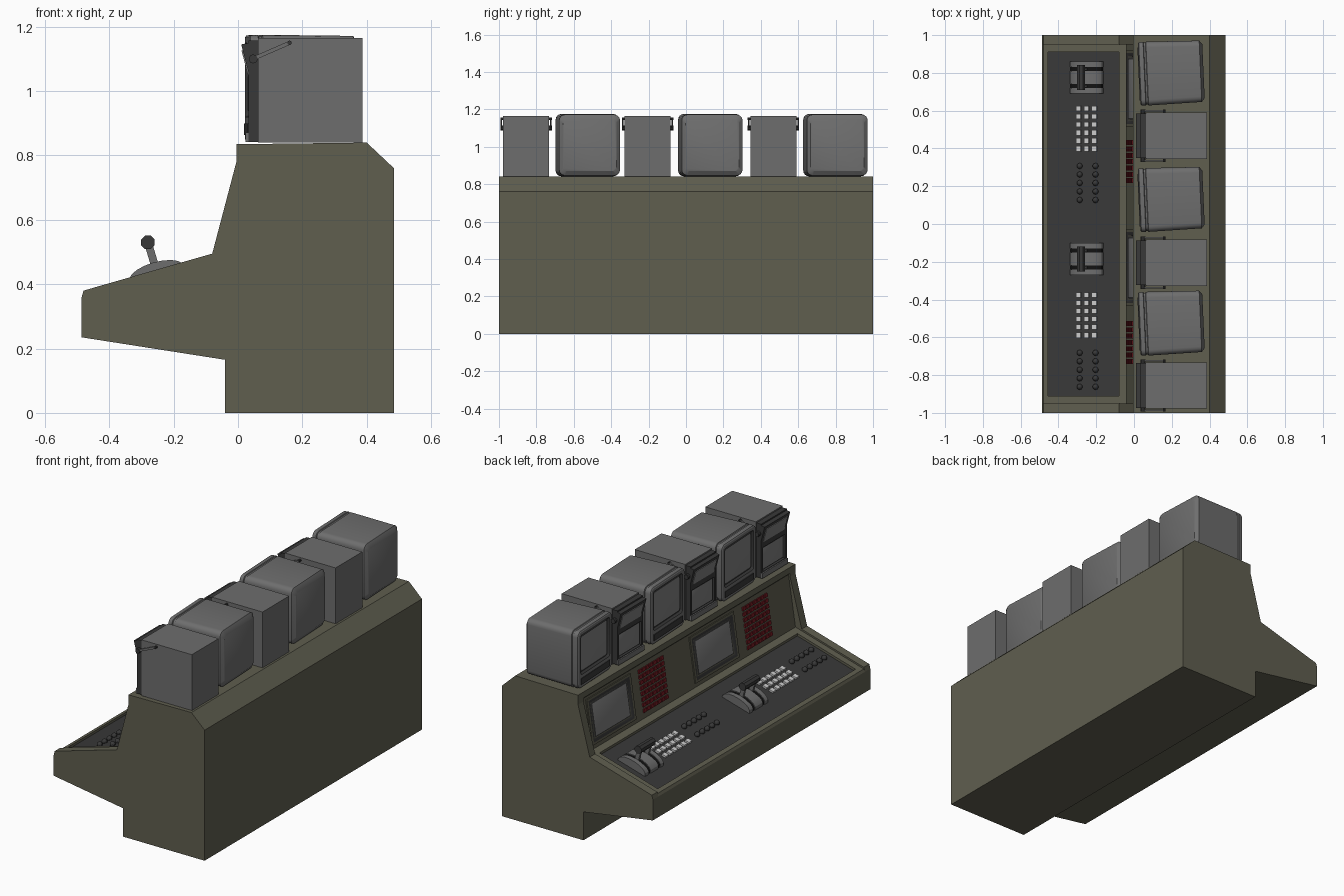
import bpy, bmesh, math
from mathutils import Matrix, Vector

if "Cube" in bpy.data.objects:
    bpy.data.objects.remove(bpy.data.objects["Cube"])


def mat(name, r, g, b):
    m = bpy.data.materials.new(name)
    m.diffuse_color = (r, g, b, 1)
    m.use_nodes = True
    m.node_tree.nodes["Principled BSDF"].inputs["Base Color"].default_value = m.diffuse_color
    return m


OLIVE = mat("olive", 0.115, 0.112, 0.078)
GREY = mat("grey", 0.155, 0.155, 0.155)
DARK = mat("dark", 0.04, 0.04, 0.04)
BLACK = mat("black", 0.006, 0.006, 0.006)
GLASS = mat("glass", 0.21, 0.21, 0.21)
WHITE = mat("white", 0.55, 0.53, 0.53)
RED = mat("red", 0.2, 0.012, 0.018)


def finish(name, bm, mats, smooth=False, matrix=None):
    bmesh.ops.recalc_face_normals(bm, faces=bm.faces)
    me = bpy.data.meshes.new(name)
    bm.to_mesh(me)
    bm.free()
    for m in mats:
        me.materials.append(m)
    ob = bpy.data.objects.new(name, me)
    bpy.context.collection.objects.link(ob)
    if matrix:
        ob.matrix_world = matrix
    if smooth:
        bpy.ops.object.select_all(action='DESELECT')
        ob.select_set(True)
        bpy.context.view_layer.objects.active = ob
        bpy.ops.object.shade_smooth_by_angle(angle=math.radians(32))
    return ob


def prism(name, pts, y0, y1, m, matrix=None, smooth=False):
    """Extrude an xz profile along y."""
    bm = bmesh.new()
    f = bm.faces.new([bm.verts.new((x, y0, z)) for x, z in pts])
    g = bmesh.ops.extrude_face_region(bm, geom=[f])["geom"]
    bmesh.ops.translate(bm, vec=(0, y1 - y0, 0),
                        verts=[v for v in g if isinstance(v, bmesh.types.BMVert)])
    return finish(name, bm, [m], smooth, matrix)


def boxes(name, mats4, size, m):
    """One mesh of equal boxes, one per matrix."""
    bm = bmesh.new()
    for t in mats4:
        bmesh.ops.create_cube(bm, size=1, matrix=t @ Matrix.Diagonal((*size, 1)))
    return finish(name, bm, [m])


def ring(x, w, h, r, zc):
    """Rounded rectangle in the yz plane."""
    pts = []
    for i, (sy, sz) in enumerate([(1, 1), (-1, 1), (-1, -1), (1, -1)]):
        for k in range(5) if r else [0]:
            a = math.radians(90 * i + 22.5 * k)
            pts.append((x, sy * (w / 2 - r) + r * math.cos(a) * bool(r),
                        zc + sz * (h / 2 - r) + r * math.sin(a) * bool(r)))
    return pts


def loft(name, rings, mats, matrix, bezel_from=99):
    """Skin rings together; last cap is the screen, late bands are the bezel."""
    bm = bmesh.new()
    rows = [[bm.verts.new(p) for p in ring(*r)] for r in rings]
    n = len(rows[0])
    for j in range(len(rows) - 1):
        for i in range(n):
            k = (i + 1) % n
            f = bm.faces.new((rows[j][i], rows[j][k], rows[j + 1][k], rows[j + 1][i]))
            f.material_index = 1 if j >= bezel_from else 0
    bm.faces.new(rows[0])
    bm.faces.new(rows[-1]).material_index = 2
    return finish(name, bm, mats, True, matrix)


# Console body: end walls, recessed middle and rails beside the control panel
SLOPE = 0.2875


def desk_z(x, d=0.0):
    return 0.495 + (x + 0.08) * SLOPE - d


back = [(0.40, 0.84), (0.485, 0.76), (0.485, 0), (-0.04, 0), (-0.04, 0.165),
        (-0.487, 0.235), (-0.487, 0.355)]
lip = [(0.005, 0.79), (-0.005, 0.8), (-0.005, 0.835)]
wall = back + [(-0.48, desk_z(-0.48)), (-0.08, desk_z(-0.08)), (-0.005, 0.78), (-0.005, 0.835)]
F, P = 0.01, 0.027
rail = back + [(-0.48, desk_z(-0.48, F)), (-0.04, desk_z(-0.04, F))] + lip
mid = back + [(-0.48, desk_z(-0.48, F)), (-0.455, desk_z(-0.455, F)), (-0.455, desk_z(-0.455, P)),
              (-0.08, desk_z(-0.08, P)), (-0.08, desk_z(-0.08, F)), (-0.04, desk_z(-0.04, F))] + lip
for side, a, b, c in (("left", -1, -0.95, -0.91), ("right", 1, 0.95, 0.91)):
    prism("end_wall_" + side, wall, a, b, OLIVE)
    prism("desk_rail_" + side, rail, b, c, OLIVE)
prism("console_body", mid, -0.91, 0.91, OLIVE)
T = 0.024
prism("control_panel", [(-0.455, desk_z(-0.455, P)), (-0.08, desk_z(-0.08, P)),
                        (-0.08, desk_z(-0.08, T)), (-0.455, desk_z(-0.455, T))], -0.91, 0.91, DARK)

TILT = Matrix.Rotation(-math.atan(SLOPE), 4, 'Y')
LEAN_A = math.atan2(0.045, 0.30)
LEAN = Matrix.Rotation(LEAN_A, 4, 'Y')


def on_desk(x, y):
    return Matrix.Translation((x, y, desk_z(x, T))) @ TILT


def on_upright(y, z):
    return Matrix.Translation((-0.04 + (z - 0.49) * 0.15, y, z)) @ LEAN


arc = [(0.092 * math.cos(math.pi * i / 10), 0.047 * math.sin(math.pi * i / 10) ** 0.8)
       for i in range(11)]
arc_low = [(x * 0.96, z * 0.88) for x, z in arc]

# Controls, two stations
for s, lever_y, key_y, knob_y, red_y, scr_y in (
        ("a", 0.775, 0.505, 0.217, 0.33, 0.717), ("b", -0.185, -0.482, -0.772, -0.627, -0.231)):
    # Lever quadrant
    base = on_desk(-0.25, lever_y)
    for k, (a, b) in enumerate([(-0.085, -0.055), (-0.035, 0.035), (0.055, 0.085)]):
        prism(f"lever_base_{s}{k}", arc, a, b, GREY, base, True)
    prism("lever_slots_" + s, arc_low, -0.08, 0.08, BLACK, base)
    lo, hi = Vector((-0.25, 0, 0.43)), Vector((-0.28, 0, 0.53))
    d = hi - lo
    arm = Matrix.Rotation(math.atan2(d.x, d.z), 4, 'Y')
    boxes("lever_arms_" + s, [Matrix.Translation((lo + hi) / 2 + Vector((0, lever_y + o, 0))) @ arm
                              for o in (-0.045, 0.045)], (0.024, 0.014, d.length), GREY)
    prism("lever_handle_" + s, [(-0.28 + 0.023 * math.cos(math.pi * (i + .5) / 4),
                                 0.53 + 0.023 * math.sin(math.pi * (i + .5) / 4)) for i in range(8)],
          lever_y - 0.066, lever_y + 0.066, DARK)
    # Keypad
    boxes("keypad_" + s, [on_desk(-0.25 + 0.042 * i, key_y + 0.0425 * (j - 2.5))
                          for i in (-1, 0, 1) for j in range(6)], (0.027, 0.028, 0.022), WHITE)
    # Knobs
    bm = bmesh.new()
    for x in (-0.286, -0.202):
        for j in range(5):
            bmesh.ops.create_uvsphere(bm, u_segments=10, v_segments=6, radius=0.016,
                                      matrix=on_desk(x, knob_y + 0.045 * (j - 2))
                                      @ Matrix.Translation((0, 0, 0.006)))
    finish("knobs_" + s, bm, [DARK], True)
    # Red button field
    boxes("red_buttons_" + s, [on_upright(red_y + 0.0335 * (i - 3), 0.647 + 0.031 * (j - 3.5))
                               for i in range(7) for j in range(8)], (0.016, 0.026, 0.02), RED)
    # Flush screen on the upright panel
    loft("panel_screen_" + s, [(0.01, 0.405, 0.26, 0, 0), (-0.007, 0.405, 0.26, 0, 0),
                               (-0.007, 0.375, 0.235, 0, 0), (0.0, 0.335, 0.2, 0, 0),
                               (-0.003, 0.31, 0.18, 0, 0)],
         [OLIVE, DARK, GLASS], on_upright(scr_y, 0.647), 2)

# Large rounded monitors, turned slightly
for i, y in enumerate((0.802, 0.133, -0.522)):
    m = Matrix.Translation((0.2, y, 0.84)) @ Matrix.Rotation(math.radians(2.5), 4, 'Z')
    loft(f"large_monitor_{i}", [
        (0.168, 0.285, 0.275, 0.02, 0.168), (0.152, 0.325, 0.325, 0.03, 0.169),
        (-0.13, 0.338, 0.333, 0.03, 0.1685), (-0.133, 0.328, 0.323, 0.027, 0.1685),
        (-0.142, 0.328, 0.323, 0.027, 0.1685), (-0.145, 0.338, 0.333, 0.03, 0.1685),
        (-0.168, 0.334, 0.329, 0.03, 0.1685), (-0.172, 0.322, 0.317, 0.025, 0.1685),
        (-0.172, 0.285, 0.23, 0.014, 0.195), (-0.16, 0.27, 0.215, 0.012, 0.195),
        (-0.163, 0.25, 0.195, 0.01, 0.195)], [GREY, DARK, GLASS], m, 8)
    boxes(f"monitor_strip_{i}", [m @ Matrix.Translation((-0.172, 0, 0.042))],
          (0.008, 0.28, 0.036), DARK)

# Small box monitors with a hinged visor on side arms
visor = [(0.01, 1.145), (0.057, 1.155), (0.066, 1.01), (0.045, 1.01)]
for i, y in enumerate((0.467, -0.205, -0.855)):
    m = Matrix.Translation((0, y, 0))
    boxes(f"small_monitor_{i}", [Matrix.Translation((0.225, y, 1.0025))], (0.325, 0.246, 0.325), GREY)
    loft(f"small_front_{i}", [(0.063, 0.236, 0.315, 0, 1.0), (0.032, 0.236, 0.315, 0, 1.0),
                              (0.032, 0.205, 0.14, 0, 0.945), (0.042, 0.195, 0.13, 0, 0.945),
                              (0.04, 0.185, 0.12, 0, 0.945)], [DARK, DARK, GLASS], m)
    boxes(f"small_strip_{i}", [Matrix.Translation((0.03, y, 0.857))], (0.012, 0.236, 0.03), GREY)
    prism(f"visor_{i}", visor, -0.118, 0.118, DARK, m)
    boxes(f"visor_glass_{i}", [Matrix.Translation((0.0265, y, 1.078))
                               @ Matrix.Rotation(-math.atan2(0.035, 0.135), 4, 'Y')],
          (0.006, 0.195, 0.1), GLASS)
    ang = math.atan2(0.05, 0.115)
    boxes(f"visor_arms_{i}", [Matrix.Translation((0.103, y + o, 1.125)) @ Matrix.Rotation(-ang, 4, 'Y')
                              for o in (-0.132, 0.132)], (0.125, 0.008, 0.012), GREY)
    bm = bmesh.new()
    for o in (-0.127, 0.127):
        for x, z, r in ((0.047, 1.1, 0.014), (0.16, 1.15, 0.007)):
            bmesh.ops.create_cone(bm, cap_ends=True, segments=10, radius1=r, radius2=r, depth=0.022,
                                  matrix=Matrix.Translation((x, y + o, z))
                                  @ Matrix.Rotation(math.pi / 2, 4, 'X'))
    finish(f"visor_hinges_{i}", bm, [DARK], True)
